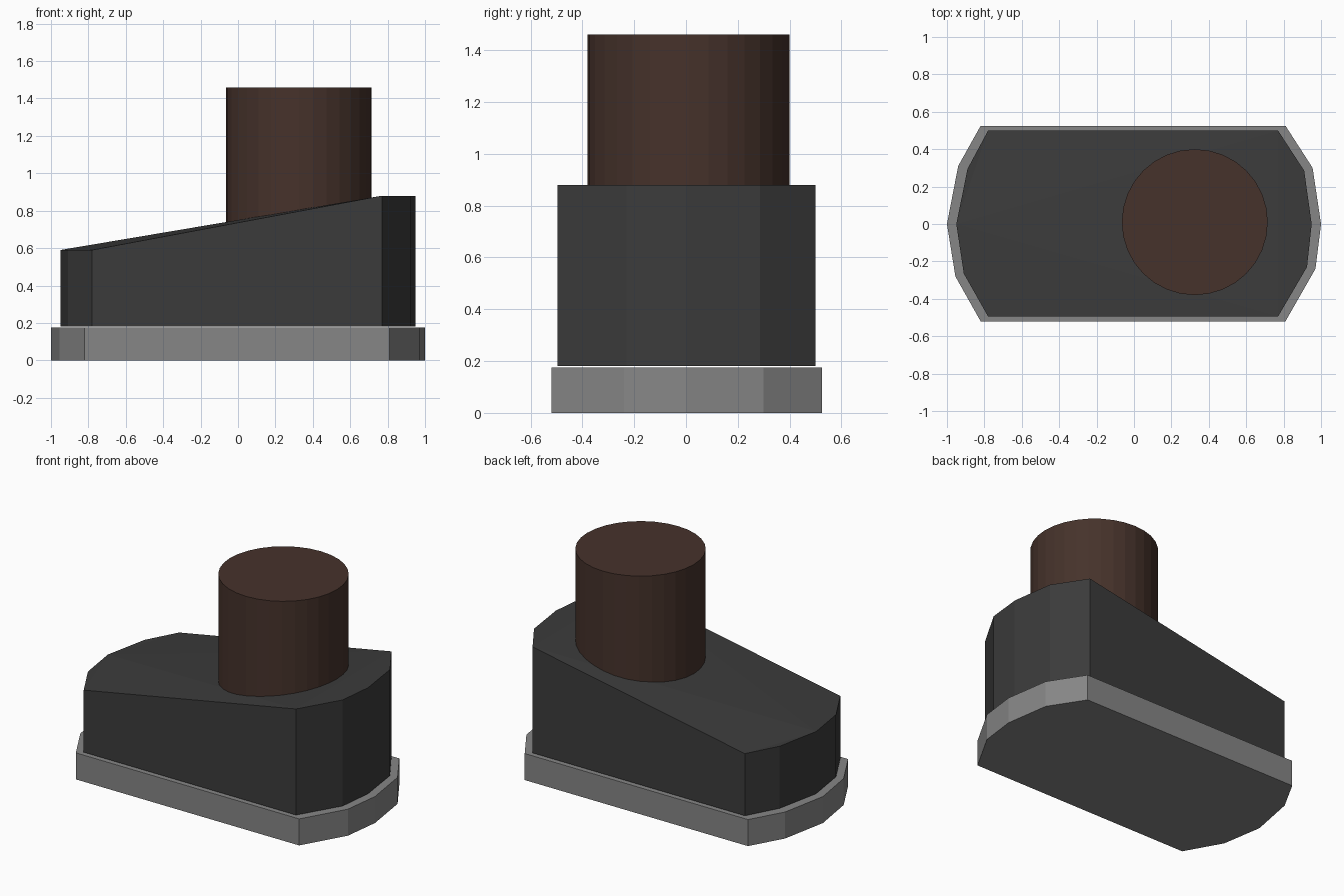
import bpy, bmesh

if "Cube" in bpy.data.objects:
    bpy.data.objects.remove(bpy.data.objects["Cube"])


def material(name, rgb):
    m = bpy.data.materials.new(name)
    m.diffuse_color = (*rgb, 1)
    m.use_nodes = True
    m.node_tree.nodes["Principled BSDF"].inputs["Base Color"].default_value = m.diffuse_color
    return m


def add_object(name, bm, mat):
    bmesh.ops.recalc_face_normals(bm, faces=bm.faces)
    mesh = bpy.data.meshes.new(name)
    bm.to_mesh(mesh)
    bm.free()
    mesh.materials.append(mat)
    obj = bpy.data.objects.new(name, mesh)
    bpy.context.collection.objects.link(obj)
    return obj


def prism(name, outline, z0, top_z, caps, mat):
    """Vertical walls round an outline; top_z(x) sets each top corner's height."""
    bm = bmesh.new()
    low = [bm.verts.new((x, y, z0)) for x, y in outline]
    high = [bm.verts.new((x, y, top_z(x))) for x, y in outline]
    n = len(outline)
    bm.faces.new(low[::-1])
    for i in range(n):
        j = (i + 1) % n
        bm.faces.new((low[i], low[j], high[j], high[i]))
    for cap in caps:
        bm.faces.new([high[i] for i in cap])
    return add_object(name, bm, mat)


grey = material("sole grey", (0.24, 0.24, 0.24))
charcoal = material("shoe charcoal", (0.044, 0.044, 0.044))
brown = material("leg brown", (0.061, 0.032, 0.024))

# Outlines run round the heel (+x) first, then the toe (-x)
sole_outline = [(0.81, -0.52), (0.97, -0.24), (1.0, 0.0), (0.955, 0.30), (0.81, 0.525),
                (-0.82, 0.525), (-0.94, 0.31), (-1.0, 0.0), (-0.955, -0.28), (-0.82, -0.52)]
upper_outline = [(0.77, -0.495), (0.925, -0.23), (0.95, 0.0), (0.91, 0.285), (0.77, 0.50),
                 (-0.78, 0.50), (-0.89, 0.295), (-0.95, 0.0), (-0.91, -0.265), (-0.78, -0.495)]

# Sole slab
prism("sole", sole_outline, 0.0, lambda x: 0.175, [range(10)], grey)

# Shoe body: level heel and toe ends, with a slope folded from the toe tip
prism("shoe_upper", upper_outline, 0.18, lambda x: 0.88 if x > 0 else 0.59,
      [(0, 1, 2, 3, 4), (0, 4, 7), (4, 5, 7), (5, 6, 7), (7, 8, 9), (7, 9, 0)], charcoal)

# Leg cylinder, sunk into the shoe
bm = bmesh.new()
bmesh.ops.create_cone(bm, cap_ends=True, segments=32, radius1=0.39, radius2=0.39, depth=0.86)
bmesh.ops.translate(bm, verts=bm.verts, vec=(0.325, 0.01, 1.03))
add_object("leg", bm, brown)
